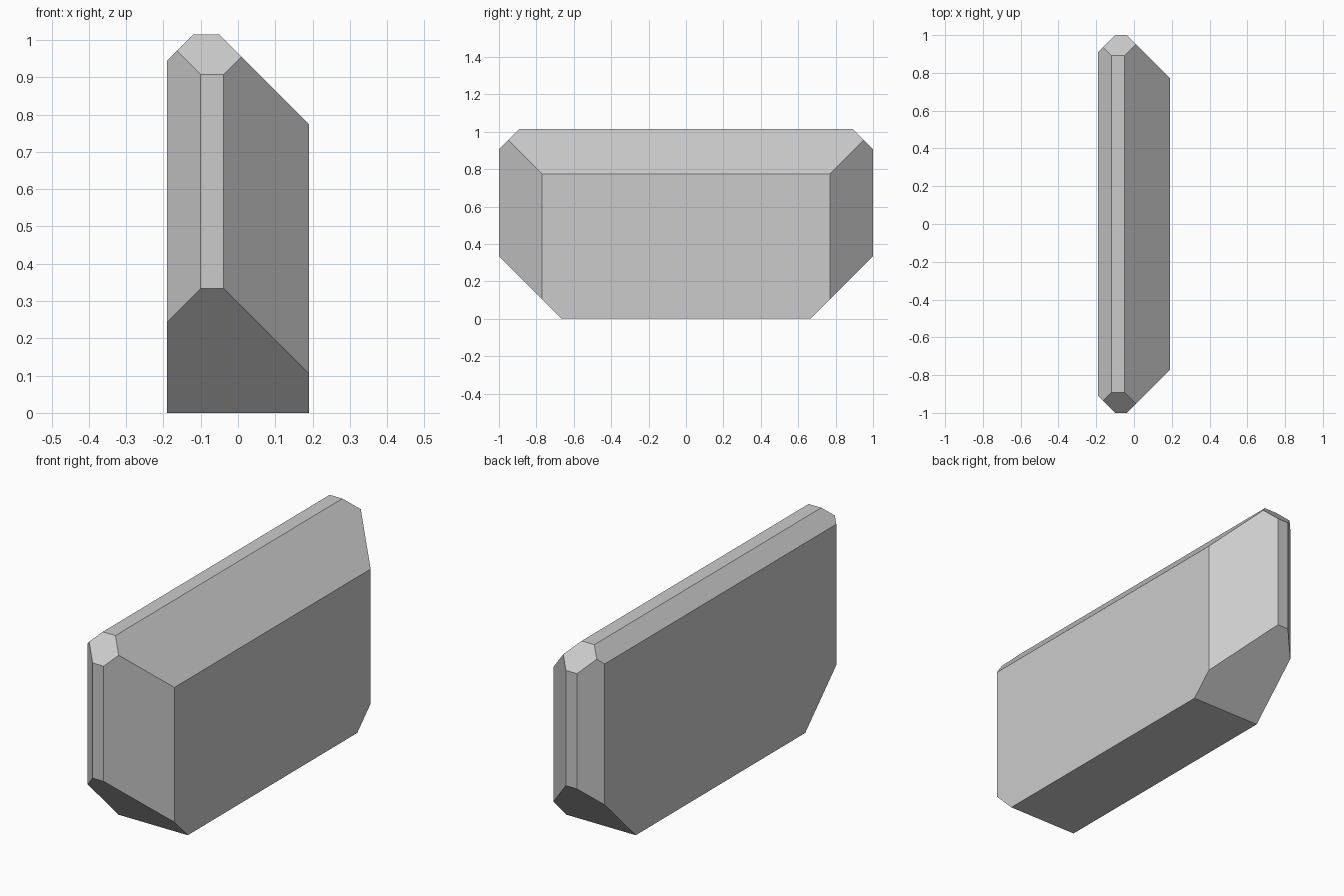
import bpy, bmesh
from mathutils import Vector

if "Cube" in bpy.data.objects:
    bpy.data.objects.remove(bpy.data.objects["Cube"])

# Block blank
bm = bmesh.new()
bmesh.ops.create_cube(bm, size=1.0)
for v in bm.verts:
    v.co = Vector((v.co.x * 0.38, v.co.y * 2.0, (v.co.z + 0.5) * 1.015))


def chamfer(normal, limit):
    """Slice away everything where normal . point > limit and cap the cut."""
    n = Vector(normal)
    bmesh.ops.bisect_plane(bm, geom=bm.verts[:] + bm.edges[:] + bm.faces[:], dist=1e-5,
                           plane_co=n * (limit / n.length_squared), plane_no=n, clear_outer=True)
    rim = [e for e in bm.edges if e.is_boundary]
    bmesh.ops.contextual_create(bm, geom=rim)


# Long top edges: narrow on the left, wide on the right
chamfer((-1, 0, 1), 1.135)
chamfer((1, 0, 1), 0.965)

# Both ends: upright corners, top edge and bottom edge
for s in (-1, 1):
    chamfer((-1, s, 0), 1.10)
    chamfer((1, s, 0), 0.961)
    chamfer((0, s, 1), 1.907)
    chamfer((0, s, -1), 0.666)

bmesh.ops.recalc_face_normals(bm, faces=bm.faces[:])
mesh = bpy.data.meshes.new("chamfered_block")
bm.to_mesh(mesh)
bm.free()
block = bpy.data.objects.new("chamfered_block", mesh)
bpy.context.collection.objects.link(block)
